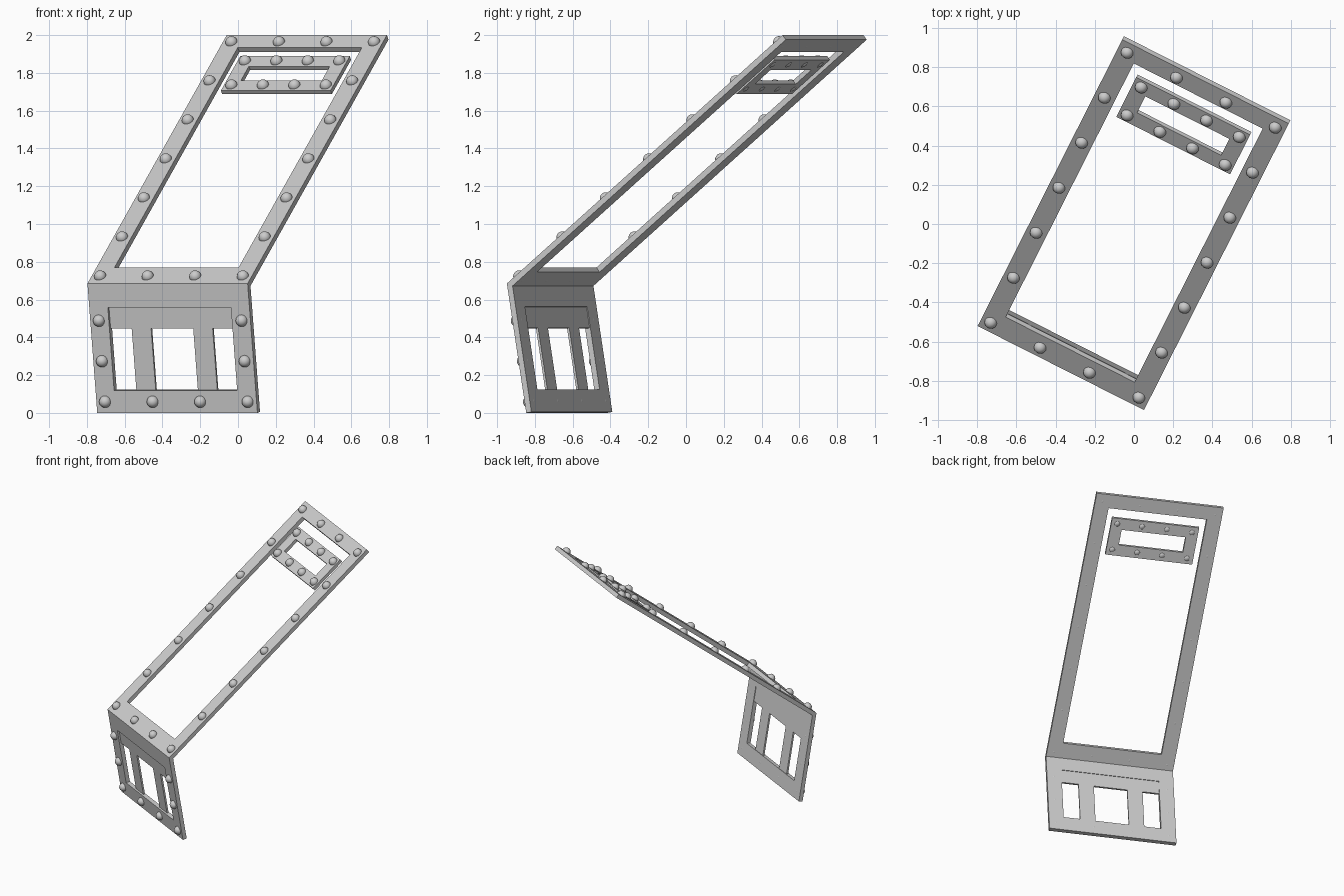
import bpy, bmesh, math
from mathutils import Vector, Matrix

if "Cube" in bpy.data.objects:
    bpy.data.objects.remove(bpy.data.objects["Cube"])

# Shared directions: U runs across the panels, W runs horizontally away from the fold
ang = math.radians(-26.8)
U = Vector((math.cos(ang), math.sin(ang), 0))
W = Vector((-math.sin(ang), math.cos(ang), 0))
Z = Vector((0, 0, 1))
FOLD = Vector((-0.797, -0.52, 0.685))
WIDTH = 0.95


def panel_matrix(origin, along):
    """Local x = across, y = along the panel, z = outward from its face."""
    s = along.normalized()
    n = U.cross(s)
    m = Matrix((U, s, n)).transposed().to_4x4()
    m.translation = origin
    return m


def make_object(name, bm, matrix):
    bmesh.ops.recalc_face_normals(bm, faces=bm.faces)
    me = bpy.data.meshes.new(name)
    bm.to_mesh(me)
    bm.free()
    ob = bpy.data.objects.new(name, me)
    bpy.context.collection.objects.link(ob)
    ob.matrix_world = matrix
    return ob


def frame(name, matrix, outer, inner, t):
    """Flat rectangular ring; outer and inner are (x0, y0, x1, y1)."""
    bm = bmesh.new()
    rings = []
    for x0, y0, x1, y1 in (outer, inner):
        for z in (0, -t):
            rings.append([bm.verts.new((x, y, z)) for x, y in
                          ((x0, y0), (x1, y0), (x1, y1), (x0, y1))])
    of, ob, inf, inb = rings
    for a, b in ((of, inf), (inf, inb), (inb, ob), (ob, of)):
        for i in range(4):
            j = (i + 1) % 4
            bm.faces.new((a[i], a[j], b[j], b[i]))
    return make_object(name, bm, matrix)


def plate(name, matrix, outline, z0, z1):
    """Extruded flat outline."""
    bm = bmesh.new()
    face = bm.faces.new([bm.verts.new((x, y, z0)) for x, y in outline])
    ext = bmesh.ops.extrude_face_region(bm, geom=[face])
    verts = [g for g in ext["geom"] if isinstance(g, bmesh.types.BMVert)]
    bmesh.ops.translate(bm, verts=verts, vec=(0, 0, z1 - z0))
    return make_object(name, bm, matrix)


def rivets(name, matrix, points, r=0.032):
    bm = bmesh.new()
    for x, y in points:
        bmesh.ops.create_uvsphere(bm, u_segments=20, v_segments=12, radius=r,
                                  matrix=Matrix.Translation((x, y, 0)))
    for f in bm.faces:
        f.smooth = True
    return make_object(name, bm, matrix)


def spread(a, b, n):
    return [a + (b - a) * i / (n - 1) for i in range(n)]


# Long sloping frame
up_vec = W * 1.635 + Z * 1.315
upper = panel_matrix(FOLD, up_vec)
L = up_vec.length
frame("upper_frame", upper, (0, 0, WIDTH, L),
      (0.107, 0.135, WIDTH - 0.107, L - 0.105), 0.031)
xs, ys = spread(0.052, WIDTH - 0.052, 4), spread(0.06, L - 0.06, 7)
rivets("upper_rivets", upper,
       [(x, y) for x in xs for y in ys
        if x in (xs[0], xs[-1]) or y in (ys[0], ys[-1])])

# Small frame inside the upper opening
frame("small_frame", upper, (0.15, 1.63, 0.80, 1.92),
      (0.235, 1.715, 0.715, 1.835), 0.025)
rivets("small_frame_rivets", upper,
       [(x, y) for x in spread(0.196, 0.756, 4) for y in (1.673, 1.877)])

# Short steep lower frame
down = W * 0.115 - Z * 0.685
lower = panel_matrix(FOLD + down, -down)
H = down.length
frame("lower_frame", lower, (0, 0, WIDTH, H),
      (0.11, 0.12, WIDTH - 0.11, 0.565), 0.031)
ys = spread(0.06, 0.495, 3)
rivets("lower_rivets", lower,
       [(x, y) for x in xs for y in ys
        if x in (xs[0], xs[-1]) or y == ys[0]])

# Recessed plate with two bars in the lower opening
right = [(0.105, 0.115), (0.105, 0.451)]
outline = [(0.10, 0.57), (0.10, 0.451), (0.235, 0.451), (0.235, 0.115),
           (0.35, 0.115), (0.35, 0.451)]
outline += [(WIDTH - x, y) for x, y in reversed(outline)]
plate("lower_bars", lower, outline, -0.027, -0.014)
